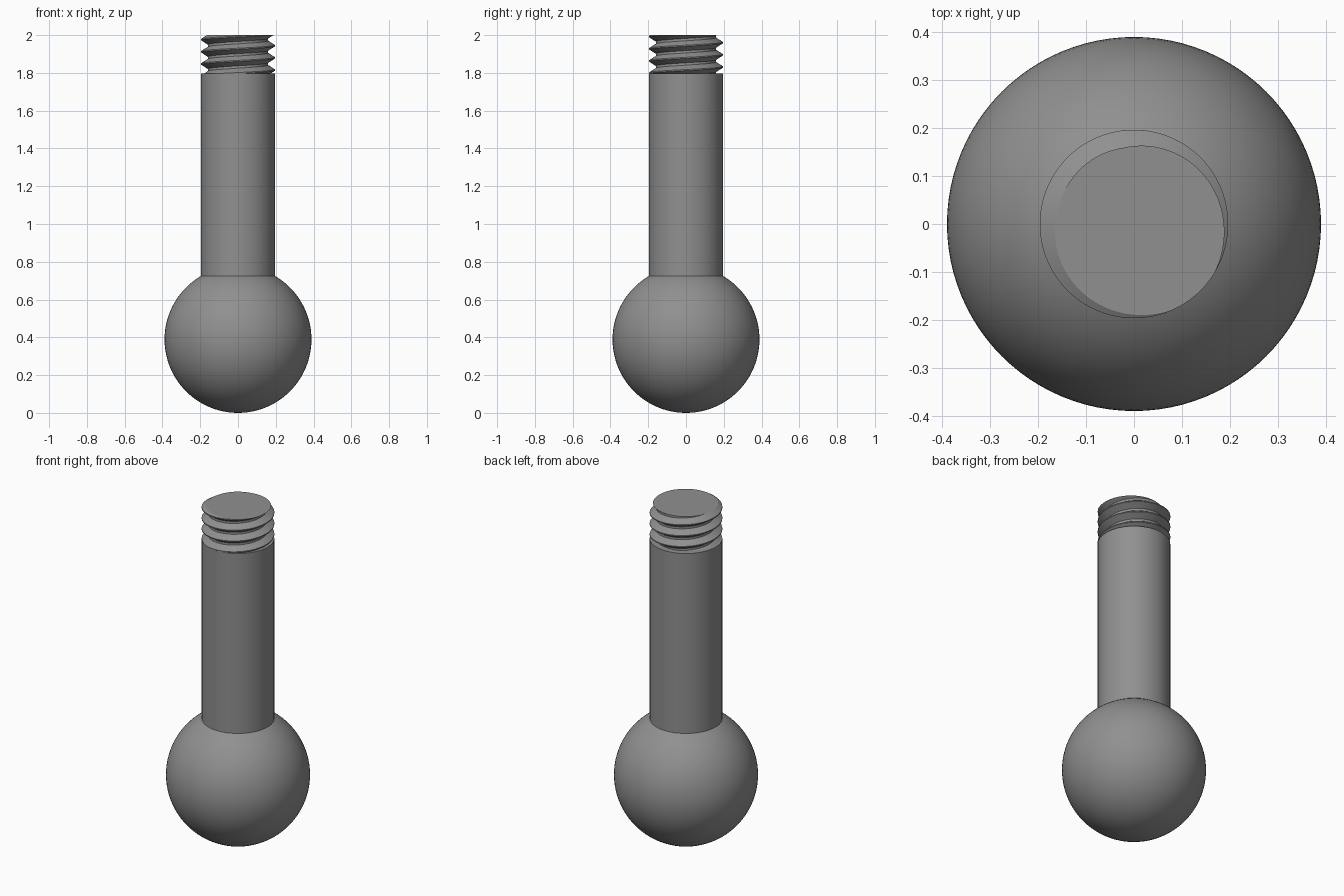
import bpy, bmesh, math

if "Cube" in bpy.data.objects:
    bpy.data.objects.remove(bpy.data.objects["Cube"])

steel = bpy.data.materials.new("grey_steel")
steel.diffuse_color = (0.28, 0.28, 0.28, 1)
steel.use_nodes = True
steel.node_tree.nodes["Principled BSDF"].inputs["Base Color"].default_value = steel.diffuse_color

BALL_R, SHAFT_R, ROOT_R = 0.389, 0.196, 0.16
SHAFT_TOP, TOP, PITCH = 1.797, 2.0, 0.0645


def finish(obj, name, angle):
    obj.name = name
    obj.data.materials.clear()
    obj.data.materials.append(steel)
    bpy.ops.object.select_all(action='DESELECT')
    obj.select_set(True)
    bpy.context.view_layer.objects.active = obj
    bpy.ops.object.shade_smooth_by_angle(angle=math.radians(angle))


# Ball end
bpy.ops.mesh.primitive_uv_sphere_add(segments=96, ring_count=48, radius=BALL_R,
                                     location=(0, 0, BALL_R))
finish(bpy.context.object, "ball", 30)

# Plain shaft, sunk slightly into the ball
bottom = 0.70
bpy.ops.mesh.primitive_cylinder_add(vertices=64, radius=SHAFT_R, depth=SHAFT_TOP - bottom,
                                    location=(0, 0, (SHAFT_TOP + bottom) / 2))
finish(bpy.context.object, "shaft", 30)

# Right-handed thread: one profile per pitch, wound round and joined one pitch up
profile = [(-0.026, ROOT_R), (-0.003, SHAFT_R), (0.003, SHAFT_R), (0.026, ROOT_R)]
SEGS, TURNS, START = 96, 6, 1.944 - 4 * PITCH
bm = bmesh.new()
cols = []
for j in range(SEGS):
    a = 2 * math.pi * j / SEGS
    cols.append([bm.verts.new((r * math.cos(a), r * math.sin(a),
                               START + PITCH * (t + j / SEGS) + dz))
                 for t in range(TURNS) for dz, r in profile])
rows = len(cols[0])
for j in range(SEGS):
    nxt = cols[j + 1] if j + 1 < SEGS else cols[0][len(profile):]
    for i in range(min(rows, len(nxt)) - 1):
        bm.faces.new((cols[j][i], nxt[i], nxt[i + 1], cols[j][i + 1]))

# Trim the thread flat at both ends and cap it
for z, up in ((SHAFT_TOP - 0.01, -1), (TOP, 1)):
    cut = bmesh.ops.bisect_plane(bm, geom=bm.verts[:] + bm.edges[:] + bm.faces[:],
                                 dist=1e-6, plane_co=(0, 0, z), plane_no=(0, 0, up),
                                 clear_outer=True)
    rim = [e for e in bm.edges if e.is_boundary
           and all(abs(v.co.z - z) < 1e-4 for v in e.verts)]
    bmesh.ops.holes_fill(bm, edges=rim, sides=0)
bmesh.ops.recalc_face_normals(bm, faces=bm.faces[:])
mesh = bpy.data.meshes.new("thread")
bm.to_mesh(mesh)
bm.free()
thread = bpy.data.objects.new("thread", mesh)
bpy.context.collection.objects.link(thread)
finish(thread, "thread", 30)
